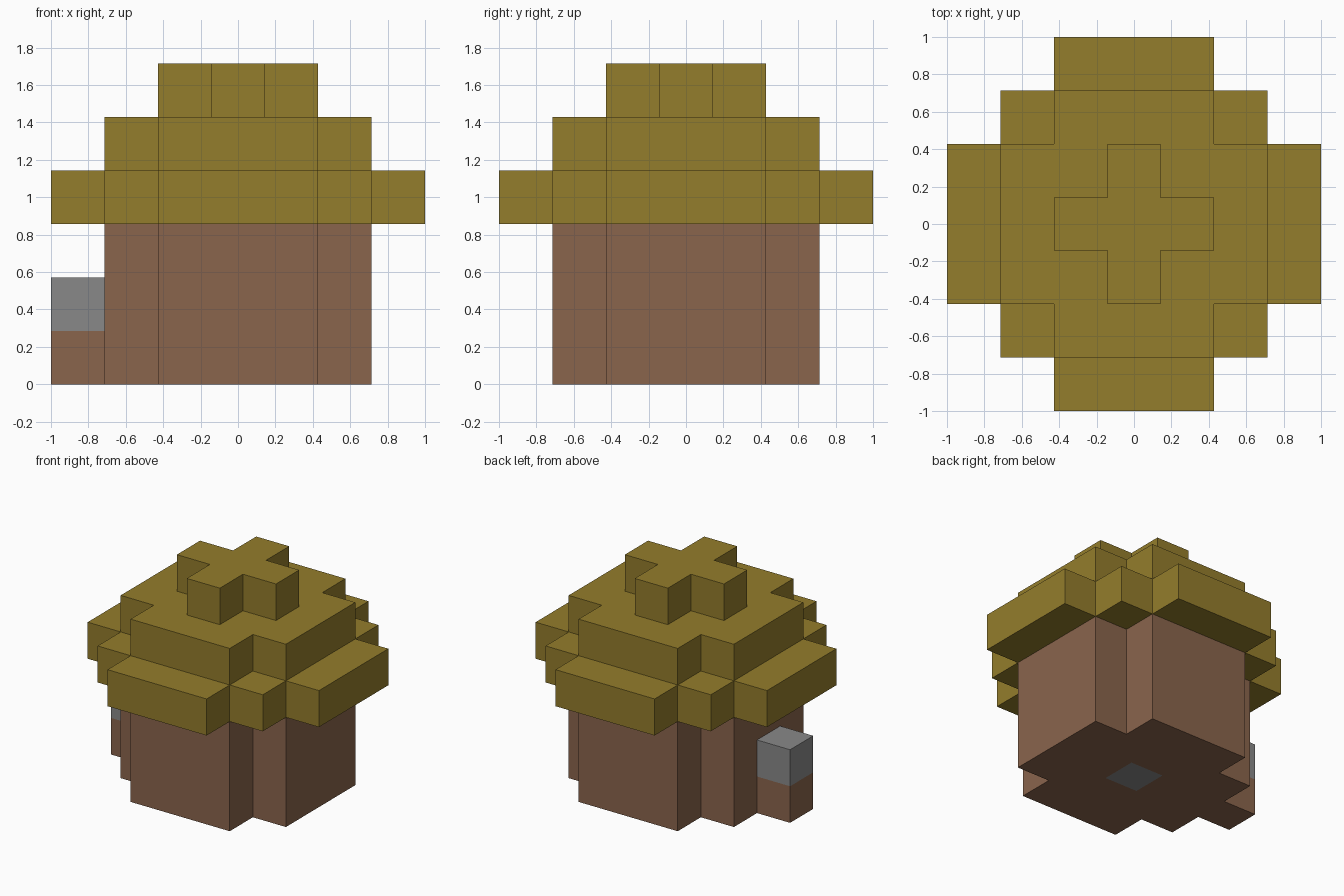
import bpy
import bmesh
from mathutils import Vector

cube = bpy.data.objects.get("Cube")
if cube:
    bpy.data.objects.remove(cube, do_unlink=True)

U = 2 / 7  # edge of one block


def material(name, rgb):
    m = bpy.data.materials.new(name)
    m.use_nodes = True
    colour = (*rgb, 1)
    m.diffuse_color = colour
    m.node_tree.nodes["Principled BSDF"].inputs["Base Color"].default_value = colour
    return m


WOOD = material("brown wood", (0.255, 0.13, 0.073))
THATCH = material("straw thatch", (0.296, 0.205, 0.025))
STONE = material("grey stone", (0.25, 0.25, 0.25))


def layer(rects, levels):
    """Blocks of a union of centred rectangles (half sizes), over several levels."""
    return {(x, y, z) for a, b in rects for z in levels
            for x in range(-a, a + 1) for y in range(-b, b + 1)}


# Cottage parts as sets of blocks
cross = [(2, 1), (1, 2)]
hearth = {(0, 0, 0)}
parts = {
    "walls": (layer(cross, range(3)) - hearth, WOOD),
    "hearth_stone": (hearth, STONE),
    "side_post_base": ({(-3, 0, 0)}, WOOD),
    "side_post_top": ({(-3, 0, 1)}, STONE),
    "roof_eaves": (layer([(3, 1), (2, 2), (1, 3)], [3]), THATCH),
    "roof_middle": (layer(cross, [4]), THATCH),
    "roof_cap": (layer([(1, 0), (0, 1)], [5]), THATCH),
}
solid = set().union(*(cells for cells, _ in parts.values()))


def build(name, cells, mat):
    """Skin the blocks, leaving out faces buried against other blocks."""
    bm = bmesh.new()
    for cell in sorted(cells):
        centre = Vector(cell) + Vector((0, 0, 0.5))
        for axis in range(3):
            for sign in (-1, 1):
                n = Vector((0, 0, 0))
                n[axis] = sign
                if tuple(int(c + d) for c, d in zip(cell, n)) in solid:
                    continue
                s = Vector((0, 0, 0))
                s[(axis + 1) % 3] = 0.5
                t = n.cross(s)
                mid = centre + n / 2
                corners = (mid - s - t, mid + s - t, mid + s + t, mid - s + t)
                bm.faces.new([bm.verts.new(c * U) for c in corners])
    bmesh.ops.remove_doubles(bm, verts=bm.verts, dist=0.001)
    mesh = bpy.data.meshes.new(name)
    bm.to_mesh(mesh)
    bm.free()
    mesh.materials.append(mat)
    obj = bpy.data.objects.new(name, mesh)
    bpy.context.collection.objects.link(obj)


for name, (cells, mat) in parts.items():
    build(name, cells, mat)
